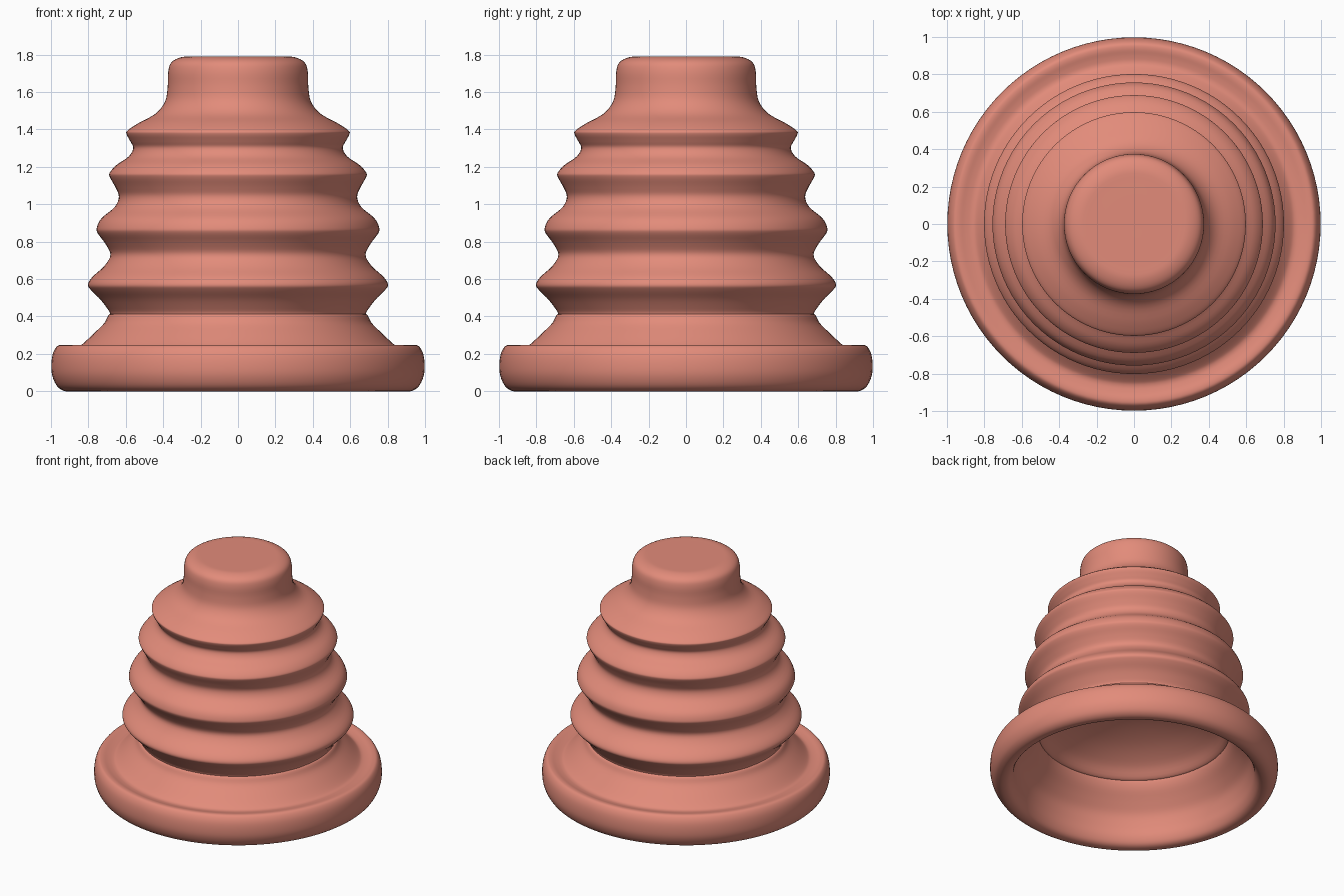
import bpy, bmesh, math
from mathutils import Vector

if "Cube" in bpy.data.objects:
    bpy.data.objects.remove(bpy.data.objects["Cube"])

SEGMENTS = 96
STEPS = 4

mat = bpy.data.materials.new("salmon_rubber")
mat.diffuse_color = (0.76, 0.26, 0.195, 1)
mat.use_nodes = True
mat.node_tree.nodes["Principled BSDF"].inputs["Base Color"].default_value = mat.diffuse_color


def smooth_profile(pts, closed):
    """Catmull-Rom curve through (radius, z) points."""
    n, out = len(pts), []
    get = (lambda i: Vector(pts[i % n])) if closed else (lambda i: Vector(pts[max(0, min(n - 1, i))]))
    for i in range(n if closed else n - 1):
        a, b, c, d = (get(i + k) for k in (-1, 0, 1, 2))
        for s in range(STEPS):
            t = s / STEPS
            out.append(0.5 * (2 * b + (c - a) * t + (2 * a - 5 * b + 4 * c - d) * t * t
                              + (3 * b - a - 3 * c + d) * t ** 3))
    if not closed:
        out.append(get(n - 1))
    return out


def lathe(name, pts, closed=False):
    prof = smooth_profile(pts, closed)
    bm = bmesh.new()
    rings = []
    for r, z in prof:
        ring = []
        for k in range(SEGMENTS):
            a = 2 * math.pi * k / SEGMENTS
            ring.append(bm.verts.new((max(r, 0) * math.cos(a), max(r, 0) * math.sin(a), max(z, 0))))
        rings.append(ring)
    pairs = list(zip(rings, rings[1:]))
    if closed:
        pairs.append((rings[-1], rings[0]))
    for lo, hi in pairs:
        for k in range(SEGMENTS):
            j = (k + 1) % SEGMENTS
            bm.faces.new((lo[k], lo[j], hi[j], hi[k]))
    bmesh.ops.remove_doubles(bm, verts=bm.verts, dist=1e-5)
    bmesh.ops.recalc_face_normals(bm, faces=bm.faces)
    for f in bm.faces:
        f.smooth = True
    mesh = bpy.data.meshes.new(name)
    bm.to_mesh(mesh)
    bm.free()
    mesh.materials.append(mat)
    ob = bpy.data.objects.new(name, mesh)
    bpy.context.collection.objects.link(ob)
    return ob


# Pleated bellows with rounded neck, domed hollow underneath
lathe("bellows", [
    (0, 0.64), (0.15, 0.63), (0.3, 0.60), (0.45, 0.55), (0.58, 0.48), (0.65, 0.415), (0.68, 0.41), (0.69, 0.43),
    (0.735, 0.49), (0.785, 0.54), (0.802, 0.57), (0.78, 0.61), (0.715, 0.67), (0.682, 0.73),
    (0.71, 0.79), (0.75, 0.845), (0.755, 0.875), (0.73, 0.925), (0.66, 0.985), (0.637, 1.04),
    (0.655, 1.09), (0.685, 1.145), (0.685, 1.17), (0.65, 1.21), (0.585, 1.255), (0.56, 1.30),
    (0.575, 1.335), (0.596, 1.375), (0.59, 1.395), (0.53, 1.435), (0.44, 1.485), (0.39, 1.55),
    (0.376, 1.63), (0.373, 1.71), (0.355, 1.76), (0.30, 1.787), (0.22, 1.79), (0, 1.79)])

# Hollow flange: thick rolled lip, shallow groove, sloping collar
lathe("base_flange", [
    (0.92, 0.0), (0.965, 0.025), (0.992, 0.08), (0.998, 0.14), (0.99, 0.20), (0.968, 0.24),
    (0.94, 0.247), (0.90, 0.238), (0.865, 0.235), (0.835, 0.25), (0.77, 0.31), (0.715, 0.365),
    (0.69, 0.41), (0.665, 0.41), (0.69, 0.355), (0.75, 0.28), (0.80, 0.21), (0.825, 0.13),
    (0.84, 0.06), (0.87, 0.012)], closed=True)
